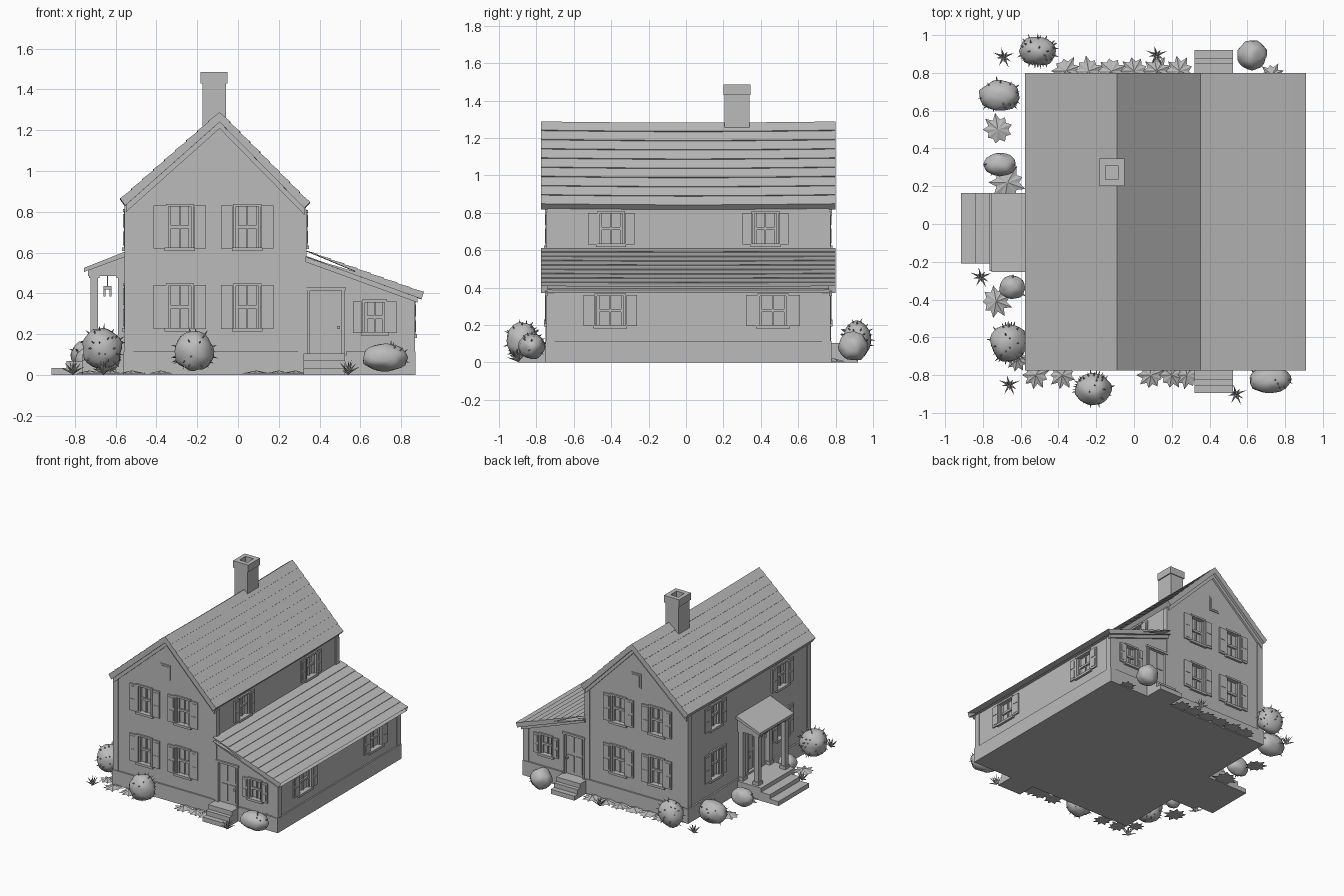
import bpy, bmesh, math, random
from mathutils import Vector, Matrix, noise

random.seed(4)
if "Cube" in bpy.data.objects:
    bpy.data.objects.remove(bpy.data.objects["Cube"])

clay = bpy.data.materials.new("clay grey")
clay.use_nodes = True
GREY = (0.5, 0.5, 0.5, 1)
clay.diffuse_color = GREY
clay.node_tree.nodes["Principled BSDF"].inputs["Base Color"].default_value = GREY


def finish(name, bm, smooth=False):
    bmesh.ops.recalc_face_normals(bm, faces=bm.faces)
    mesh = bpy.data.meshes.new(name)
    bm.to_mesh(mesh)
    bm.free()
    mesh.materials.append(clay)
    ob = bpy.data.objects.new(name, mesh)
    bpy.context.collection.objects.link(ob)
    if smooth:
        bpy.ops.object.select_all(action="DESELECT")
        ob.select_set(True)
        bpy.context.view_layer.objects.active = ob
        bpy.ops.object.shade_smooth_by_angle(angle=math.radians(50))
    return ob


def add_box(bm, lo, hi):
    lo, hi = Vector(lo), Vector(hi)
    m = Matrix.Translation((lo + hi) / 2) @ Matrix.Diagonal((*(hi - lo), 1))
    bmesh.ops.create_cube(bm, size=1, matrix=m)


def boxes(name, pairs):
    bm = bmesh.new()
    for lo, hi in pairs:
        add_box(bm, lo, hi)
    return finish(name, bm)


def prism(name, profile, ys, sag=0):
    """Extrude an xz profile through the given y stations, dipping in the middle."""
    bm = bmesh.new()
    rings = []
    for y in ys:
        t = (y - ys[0]) / (ys[-1] - ys[0])
        rings.append([bm.verts.new((x, y, z - sag * math.sin(math.pi * t))) for x, z in profile])
    for a, b in zip(rings, rings[1:]):
        for i in range(len(a)):
            j = (i + 1) % len(a)
            bm.faces.new((a[i], a[j], b[j], b[i]))
    bm.faces.new(rings[0])
    bm.faces.new(rings[-1])
    return finish(name, bm)


# Wall planes: axis of the normal, its sign, position
FRONT, BACK = ("y", -1, -0.74), ("y", 1, 0.765)
WEST, EAST, LEAN = ("x", -1, -0.55), ("x", 1, 0.33), ("x", 1, 0.86)


def wall_box(bm, wall, u0, u1, z0, z1, d0, d1):
    axis, s, p = wall
    a, b = sorted((p + s * d0, p + s * d1))
    if axis == "y":
        add_box(bm, (u0, a, z0), (u1, b, z1))
    else:
        add_box(bm, (a, u0, z0), (b, u1, z1))


cutter = bmesh.new()


def window(name, wall, u, z0, z1, w, shutter=0.06):
    """Recessed sash window with casing, sill, glazing bars and two shutters."""
    h = w / 2
    wall_box(cutter, wall, u - h, u + h, z0, z1, -0.022, 0.03)
    bm = bmesh.new()
    for s in (-1, 1):
        a, b = sorted((u + s * h, u + s * (h + 0.012)))
        wall_box(bm, wall, a, b, z0, z1, -0.01, 0.009)
        a, b = sorted((u + s * h, u + s * (h - 0.012)))
        wall_box(bm, wall, a, b, z0, z1, -0.024, -0.006)
    mid = (z0 + z1) / 2
    wall_box(bm, wall, u - h - 0.014, u + h + 0.014, z1, z1 + 0.014, -0.01, 0.013)
    wall_box(bm, wall, u - h - 0.02, u + h + 0.02, z0 - 0.018, z0, -0.02, 0.018)
    wall_box(bm, wall, u - h, u + h, mid - 0.008, mid + 0.008, -0.024, -0.008)
    wall_box(bm, wall, u - 0.004, u + 0.004, z0, z1, -0.024, -0.013)
    finish(name, bm)
    bm = bmesh.new()
    for s in (-1, 1):
        a, b = sorted((u + s * (h + 0.014), u + s * (h + 0.014 + shutter)))
        wall_box(bm, wall, a, b, z0 - 0.005, z1 + 0.005, -0.005, 0.01)
        for k in (0, 1):
            c = z0 + 0.01 + k * (mid - z0)
            wall_box(bm, wall, a + 0.01, b - 0.01, c, c + mid - z0 - 0.02, 0, 0.013)
    finish(name + "_shutters", bm)


def door(name, wall, u, z0, z1, w):
    h = w / 2
    wall_box(cutter, wall, u - h, u + h, z0, z1, -0.012, 0.03)
    bm = bmesh.new()
    for s in (-1, 1):
        a, b = sorted((u + s * h, u + s * (h + 0.015)))
        wall_box(bm, wall, a, b, z0, z1, -0.01, 0.01)
        for k in (0, 1):
            c = z0 + 0.02 + k * (z1 - z0) * 0.5
            a, b = sorted((u + s * 0.008, u + s * (h - 0.015)))
            wall_box(bm, wall, a, b, c, c + (z1 - z0) * 0.42, -0.014, -0.007)
    wall_box(bm, wall, u - h - 0.02, u + h + 0.02, z1, z1 + 0.016, -0.01, 0.014)
    wall_box(bm, wall, u + h - 0.022, u + h - 0.008, z0 + 0.12, z0 + 0.135, -0.015, 0.012)
    finish(name, bm)


# Windows and doors
for label, wall in (("front", FRONT), ("back", BACK)):
    for i, x in enumerate((-0.285, 0.045)):
        window(f"{label}_upper_window_{i}", wall, x, 0.625, 0.825, 0.11)
        window(f"{label}_lower_window_{i}", wall, x, 0.23, 0.435, 0.11)
    window(f"{label}_lean_to_window", wall, 0.67, 0.21, 0.355, 0.095, 0.045)
    door(f"{label}_door", wall, 0.43, 0.105, 0.415, 0.155)
    bm = bmesh.new()
    wall_box(bm, wall, -0.15, -0.065, 0.94, 1.055, -0.01, 0.007)
    wall_box(bm, wall, -0.138, -0.077, 0.952, 1.043, 0, 0.011)
    finish(label + "_gable_hatch", bm)
for i, y in enumerate((-0.4, 0.425)):
    window(f"east_upper_window_{i}", EAST, y, 0.635, 0.795, 0.12, 0.05)
    window(f"west_upper_window_{i}", WEST, y, 0.625, 0.8, 0.12)
    window(f"west_lower_window_{i}", WEST, y, 0.23, 0.435, 0.12)
for i, y in enumerate((-0.405, 0.465)):
    window(f"lean_to_side_window_{i}", LEAN, y, 0.2, 0.355, 0.14)
door("porch_door", WEST, -0.045, 0.1, 0.42, 0.15)

# House body with the openings cut out of it
YS = (-0.74, 0.765)
body = prism("house_walls", [(-0.55, 0), (0.86, 0), (0.86, 0.395), (0.33, 0.585), (0.33, 0.825),
                             (-0.09, 1.25), (-0.55, 0.84)], YS)
cut = finish("opening_cutter", cutter)
cut.hide_render = True
mod = body.modifiers.new("openings", "BOOLEAN")
mod.object, mod.operation, mod.solver = cut, "DIFFERENCE", "EXACT"
old = body.data
body.data = bpy.data.meshes.new_from_object(body.evaluated_get(bpy.context.evaluated_depsgraph_get()))
body.modifiers.clear()
bpy.data.objects.remove(cut)
bpy.data.meshes.remove(old)

# Stone foundation, split where the doors stand, and corner boards
boxes("foundation", [((-0.562, -0.752, 0), (0.325, 0.777, 0.115)), ((0.325, -0.748, 0), (0.53, 0.773, 0.095)),
                     ((0.53, -0.752, 0), (0.87, 0.777, 0.115))])
corners = [((x - 0.022, y - 0.022, 0.1), (x + 0.022, y + 0.022, top))
           for x, top in ((-0.535, 0.83), (0.315, 0.81), (0.845, 0.385)) for y in (-0.725, 0.75)]
boxes("corner_boards", corners)


# Roofs laid in overlapping courses
def courses(p, q, n, lift=0.005):
    p, q = Vector(p), Vector(q)
    d = (q - p).normalized()
    up = Vector((-d.y, d.x))
    if up.y < 0:
        up = -up
    pts = []
    for i in range(n):
        pts += [p.lerp(q, i / n) + up * lift, p.lerp(q, (i + 1) / n)]
    return [tuple(v) for v in pts]


ROOF_Y = [-0.775 + 1.575 * i / 10 for i in range(11)]
left = courses((-0.575, 0.862), (-0.09, 1.288), 9)
right = courses((0.35, 0.845), (-0.09, 1.288), 9)[::-1]
prism("main_roof", left + right[1:] + [(0.325, 0.818), (-0.09, 1.24), (-0.553, 0.83)], ROOF_Y, 0.006)
prism("lean_to_roof", courses((0.91, 0.403), (0.325, 0.612), 9)[::-1] + [(0.9, 0.372), (0.325, 0.58)][::-1],
      ROOF_Y, 0.002)

# Trim boards following the gable slopes
for label, y in (("front", -0.755), ("back", 0.765)):
    prism(label + "_gable_trim", [(-0.55, 0.835), (-0.09, 1.245), (0.325, 0.822), (0.325, 0.785),
                                  (-0.09, 1.208), (-0.55, 0.798)], (y, y + 0.015))
    prism(label + "_lean_to_trim", [(0.33, 0.582), (0.88, 0.383), (0.88, 0.355), (0.33, 0.554)], (y, y + 0.015))

# Chimney with a hollow cap
bm = bmesh.new()
add_box(bm, (-0.175, 0.205, 1.1), (-0.06, 0.34, 1.435))
for k in (-1, 1):
    add_box(bm, (-0.1175 + k * 0.05 - 0.016, 0.2, 1.43), (-0.1175 + k * 0.05 + 0.016, 0.346, 1.485))
    add_box(bm, (-0.17, 0.273 + k * 0.055 - 0.018, 1.43), (-0.065, 0.273 + k * 0.055 + 0.018, 1.485))
finish("chimney", bm)

# Door steps at both ends of the lean-to
for label, s, y in (("front", -1, -0.74), ("back", 1, 0.765)):
    pairs = []
    for out, top in ((0.155, 0.035), (0.115, 0.07), (0.085, 0.105)):
        a, b = sorted((y, y + s * out))
        pairs.append(((0.32, a, 0), (0.525, b, top)))
    boxes(label + "_steps", pairs)

# Porch: floor, steps, posts, roof and hanging lantern
boxes("porch_steps", [((x, y, 0), (-0.55, 0.165, z))
                      for x, y, z in ((-0.915, -0.21, 0.035), (-0.84, -0.21, 0.068), (-0.765, -0.25, 0.1))])
posts = []
for y in (-0.21, 0.12):
    for x in (-0.705, -0.57):
        for r, z0, z1 in ((0.019, 0.1, 0.5), (0.026, 0.1, 0.125), (0.026, 0.475, 0.495)):
            posts.append(((x - r, y - r, z0), (x + r, y + r, z1)))
boxes("porch_posts", posts)
prism("porch_gable", [(-0.735, 0.485), (-0.55, 0.485), (-0.55, 0.58), (-0.735, 0.515)], (-0.24, 0.15))
prism("porch_roof", [(-0.755, 0.505), (-0.755, 0.525), (-0.55, 0.606), (-0.55, 0.58)], (-0.255, 0.165))
boxes("porch_lantern", [((-0.643, -0.05, 0.43), (-0.637, -0.044, 0.49)),
                        ((-0.66, -0.07, 0.42), (-0.62, -0.024, 0.435)),
                        ((-0.66, -0.05, 0.385), (-0.65, -0.044, 0.42)),
                        ((-0.63, -0.05, 0.385), (-0.62, -0.044, 0.42))])


# Shrubs: lumpy balls with small leaf tips
def shrub(name, x, y, z, rx, ry, rz, tips):
    bm = bmesh.new()
    bmesh.ops.create_icosphere(bm, subdivisions=3, radius=1)
    for v in bm.verts:
        n = v.co.normalized()
        k = 0.96 + 0.12 * noise.noise(n * 1.8 + Vector((x * 9, y * 9, 0)))
        v.co = Vector((x + n.x * rx * k, y + n.y * ry * k, max(0.004, z + n.z * rz * k)))
    bm.normal_update()
    for v in random.sample([v for v in bm.verts if v.co.z > 0.03], tips):
        m = Matrix.Translation(v.co) @ v.normal.to_track_quat("Z", "Y").to_matrix().to_4x4()
        bmesh.ops.create_cone(bm, segments=4, radius1=0.009, radius2=0, depth=0.045, cap_ends=True, matrix=m)
    finish(name, bm, True)


for i, spec in enumerate([(-0.51, 0.915, 0.12, 0.1, 0.08, 0.105, 45), (-0.71, 0.68, 0.1, 0.115, 0.085, 0.085, 20),
                          (-0.71, 0.315, 0.075, 0.09, 0.065, 0.07, 3), (-0.645, -0.335, 0.075, 0.07, 0.065, 0.07, 3),
                          (-0.665, -0.63, 0.13, 0.1, 0.105, 0.105, 45), (-0.215, -0.875, 0.115, 0.1, 0.09, 0.1, 35),
                          (0.72, -0.825, 0.085, 0.115, 0.075, 0.07, 14), (0.625, 0.895, 0.085, 0.083, 0.08, 0.08, 0)]):
    shrub(f"shrub_{i}", *spec)

# Spiky tufts of narrow leaves
for i, (x, y) in enumerate([(-0.69, 0.885), (0.12, 0.895), (-0.81, -0.28), (-0.66, -0.85), (0.54, -0.9)]):
    bm = bmesh.new()
    for k in range(11):
        a, lean = k * 2.4, 0.25 + 0.11 * k
        d = Vector((math.cos(a) * math.sin(lean), math.sin(a) * math.sin(lean), max(0.06, math.cos(lean))))
        m = Matrix.Translation(Vector((x, y, 0.012)) + d * 0.03) @ d.to_track_quat("Z", "Y").to_matrix().to_4x4()
        bmesh.ops.create_cone(bm, segments=4, radius1=0.009, radius2=0, depth=0.07, cap_ends=True, matrix=m)
    finish(f"leaf_tuft_{i}", bm)

# Jagged ground cover around the walls
spots = [(-0.72, 0.5, 0.08), (-0.67, 0.22, 0.09), (-0.73, -0.41, 0.08), (-0.62, -0.72, 0.06), (0.73, 0.79, 0.06)]
spots += [(x, -0.8, 0.07) for x in (-0.52, -0.38, 0.09, 0.2, 0.28)]
spots += [(x, 0.81, 0.075) for x in (-0.36, -0.24, -0.12, 0, 0.12, 0.24)]
bm = bmesh.new()
for x, y, r in spots:
    ring = []
    for k in range(18):
        a = k * math.tau / 18
        q = r * (random.uniform(0.85, 1.15) if k % 2 else 0.68)
        ring.append(bm.verts.new((x + q * math.cos(a), y + q * math.sin(a), 0.006)))
    tip = bm.verts.new((x, y, 0.022))
    for k in range(18):
        bm.faces.new((ring[k], ring[(k + 1) % 18], tip))
    bm.faces.new(ring[::-1])
finish("ground_cover", bm)
